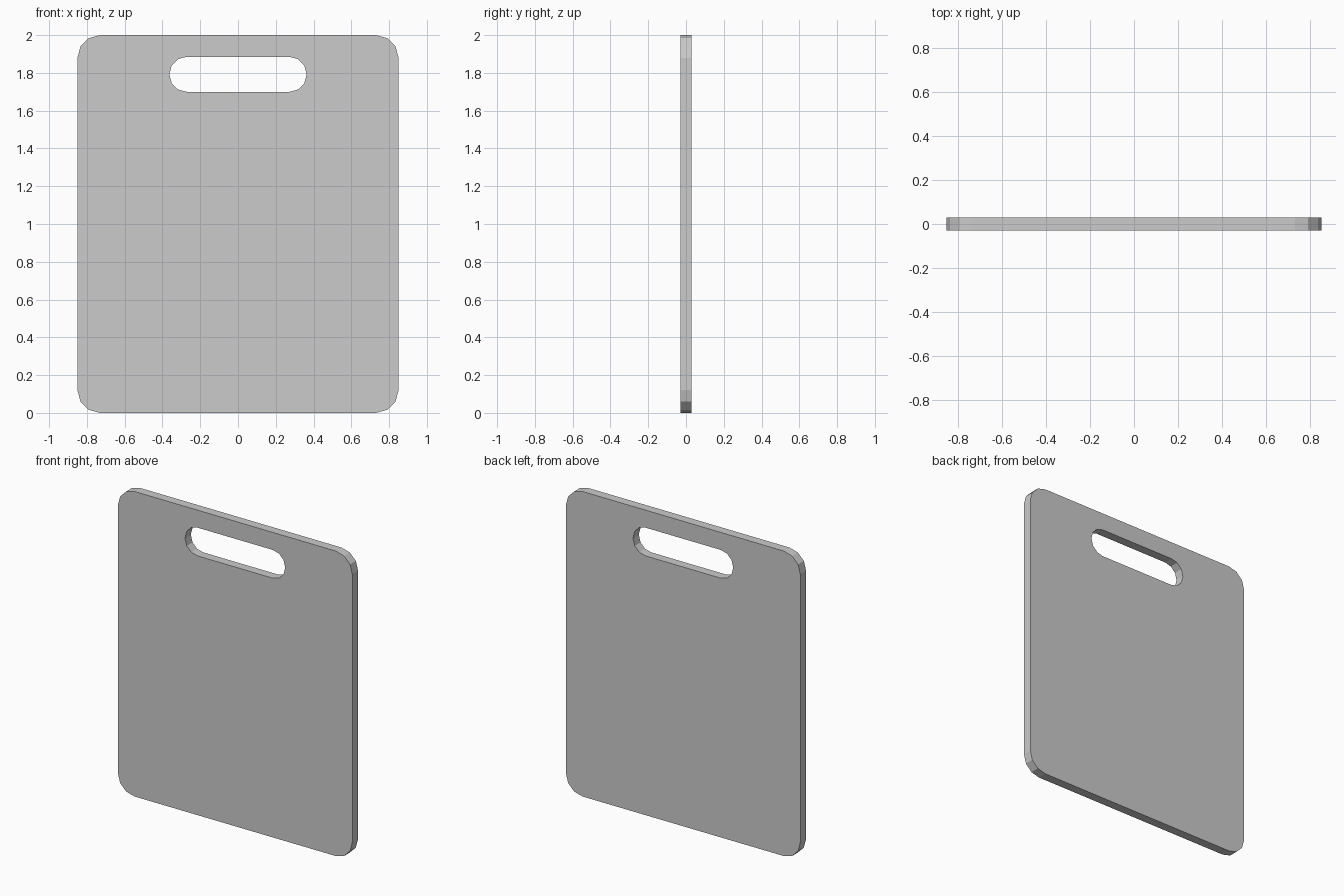
import bpy, bmesh
from math import cos, sin, pi

if "Cube" in bpy.data.objects:
    bpy.data.objects.remove(bpy.data.objects["Cube"])

THICKNESS = 0.06


def rounded_loop(bm, hx, hz, radius, cz, steps=3):
    """Closed loop of edges: rounded rectangle in the XZ plane."""
    verts = []
    for q, (sx, sz) in enumerate([(1, 1), (-1, 1), (-1, -1), (1, -1)]):
        for i in range(steps + 1):
            a = (q + i / steps) * pi / 2
            verts.append(bm.verts.new((sx * (hx - radius) + radius * cos(a), 0,
                                       cz + sz * (hz - radius) + radius * sin(a))))
    return [bm.edges.new((v, verts[i - 1])) for i, v in enumerate(verts)]


bm = bmesh.new()
# Board outline and handle slot
edges = rounded_loop(bm, 0.85, 1.0, 0.12, 1.0)
edges += rounded_loop(bm, 0.363, 0.0925, 0.09, 1.7925)
bmesh.ops.triangle_fill(bm, use_beauty=True, use_dissolve=False, edges=edges)
bmesh.ops.recalc_face_normals(bm, faces=bm.faces)

mesh = bpy.data.meshes.new("cutting_board")
bm.to_mesh(mesh)
bm.free()
board = bpy.data.objects.new("cutting_board", mesh)
bpy.context.collection.objects.link(board)

# Board thickness, centred on y = 0
solid = board.modifiers.new("thickness", 'SOLIDIFY')
solid.thickness = THICKNESS
solid.offset = 0
